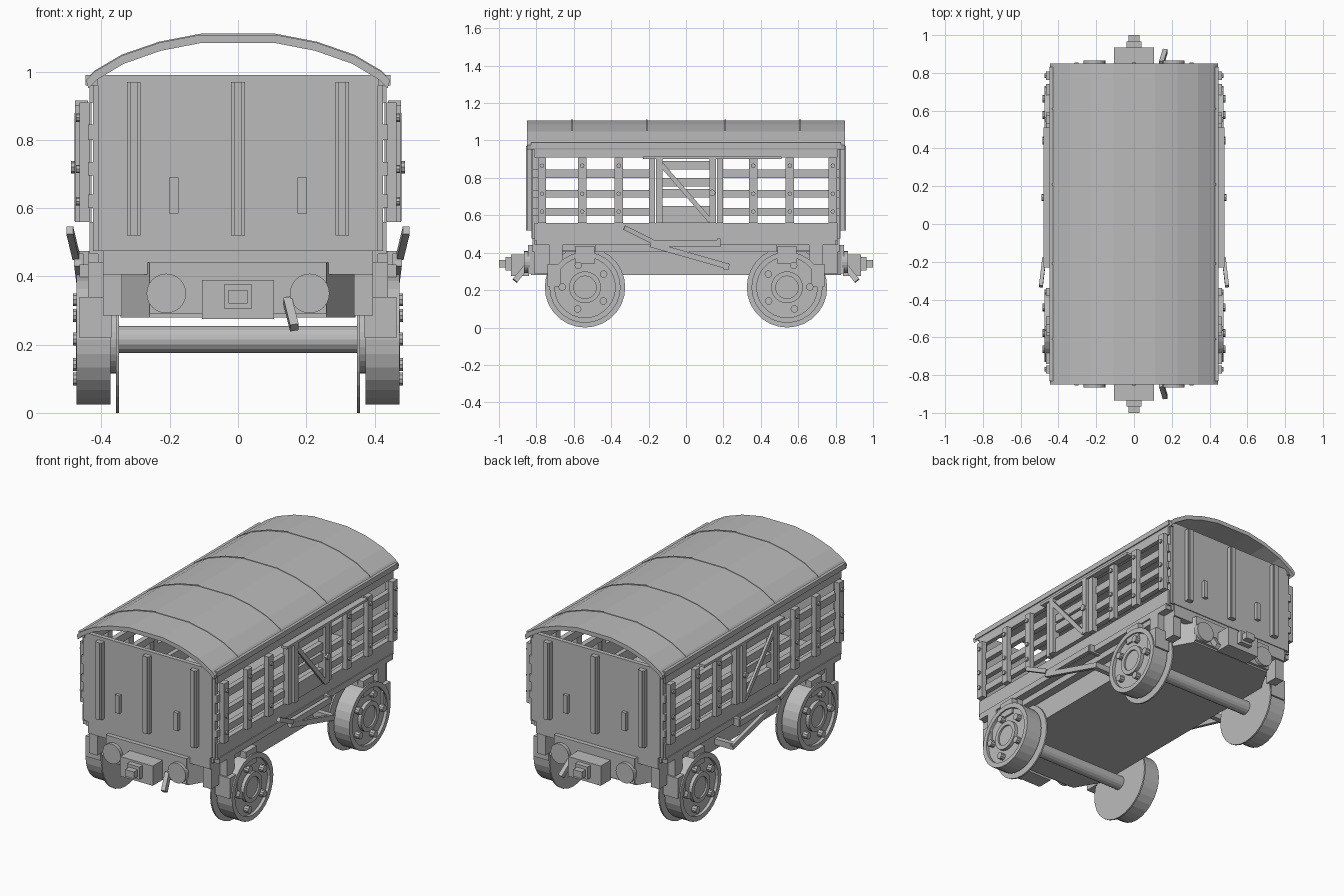
import bpy, bmesh, math
from mathutils import Vector, Matrix

cube = bpy.data.objects.get("Cube")
if cube:
    bpy.data.objects.remove(cube, do_unlink=True)

grey = bpy.data.materials.new("plain grey")
grey.use_nodes = True
GREY = (0.5, 0.5, 0.5, 1)
grey.diffuse_color = GREY
grey.node_tree.nodes["Principled BSDF"].inputs["Base Color"].default_value = GREY


def finish(name, bm, mirror=""):
    """Make an object, mirrored in the world axes named."""
    bmesh.ops.recalc_face_normals(bm, faces=bm.faces)
    me = bpy.data.meshes.new(name)
    bm.to_mesh(me)
    bm.free()
    me.materials.append(grey)
    ob = bpy.data.objects.new(name, me)
    bpy.context.collection.objects.link(ob)
    if mirror:
        mod = ob.modifiers.new("mirror", 'MIRROR')
        mod.use_axis = [a in mirror for a in "xyz"]
        mod.use_mirror_merge = False
    return ob


def add_box(bm, x, y, z):
    mid = Vector([(a + b) / 2 for a, b in (x, y, z)])
    size = [abs(b - a) for a, b in (x, y, z)]
    bmesh.ops.create_cube(bm, size=1, matrix=Matrix.Translation(mid) @ Matrix.Diagonal((*size, 1)))


def boxes(name, parts, mirror=""):
    bm = bmesh.new()
    for p in parts:
        add_box(bm, *p)
    return finish(name, bm, mirror)


def add_cyl(bm, axis, centre, r, depth, sides=24):
    turn = Matrix.Rotation(math.pi / 2, 4, 'Y' if axis == "x" else 'X')
    bmesh.ops.create_cone(bm, cap_ends=True, segments=sides, radius1=r, radius2=r,
                          depth=depth, matrix=Matrix.Translation(centre) @ turn)


def add_bar(bm, a, b, wide, thick):
    """Flat bar from a to b, thick across x."""
    a, b = Vector(a), Vector(b)
    along = (b - a).normalized()
    side = along.cross(Vector((1, 0, 0))).normalized()
    rot = Matrix((along.cross(side), side, along)).transposed().to_4x4()
    bmesh.ops.create_cube(bm, size=1, matrix=Matrix.Translation((a + b) / 2) @ rot
                          @ Matrix.Diagonal((thick, wide, (b - a).length, 1)))


def prism(name, pts, direction, mirror=""):
    bm = bmesh.new()
    f = bm.faces.new([bm.verts.new(p) for p in pts])
    ext = bmesh.ops.extrude_face_region(bm, geom=[f])
    bmesh.ops.translate(bm, vec=direction,
                        verts=[v for v in ext["geom"] if isinstance(v, bmesh.types.BMVert)])
    return finish(name, bm, mirror)


# Arched roof and its hoops
half = [(0.445, 0.975), (0.42, 1.0), (0.34, 1.047), (0.23, 1.085), (0.11, 1.108)]
outer = half + [(-x, z) for x, z in reversed(half)]


def arch(name, y0, y1, lift, thick):
    ring = [(x, y0, z + lift) for x, z in outer]
    ring += [(x * 0.985, y0, z + lift - thick) for x, z in reversed(outer)]
    prism(name, ring, (0, y1 - y0, 0))


arch("roof", -0.85, 0.85, 0, 0.024)
for y in (-0.61, -0.21, 0.21, 0.61):
    arch("roof_hoop", y - 0.005, y + 0.005, 0.003, 0.012)

# Body floor, ends and side rails
boxes("floor", [((-0.41, 0.41), (-0.81, 0.81), (0.44, 0.485))])
boxes("end_panel", [((-0.41, 0.41), (0.8, 0.825), (0.475, 0.99))], "y")
boxes("end_corner_post", [((0.395, 0.425), (0.79, 0.82), (0.475, 0.96))], "xy")
boxes("end_rib", [((x - 0.02, x + 0.02), (0.82, 0.85), (0.52, 0.97)) for x in (-0.305, 0, 0.305)], "y")
boxes("end_rib_cap", [((x - 0.011, x + 0.011), (0.845, 0.855), (0.52, 0.97)) for x in (-0.305, 0, 0.305)], "y")
boxes("end_plate", [((0.175, 0.202), (0.82, 0.845), (0.585, 0.69))], "xy")
boxes("top_rail", [((0.41, 0.447), (-0.83, 0.83), (0.96, 0.99)),
                   ((0.41, 0.435), (-0.81, 0.81), (0.91, 0.96))], "x")
boxes("lower_side", [((0.405, 0.435), (-0.81, 0.81), (0.465, 0.56))], "x")

# Open slatted sides
slats = [(0.60, 0.64), (0.695, 0.735), (0.80, 0.845)]
boxes("side_slat", [((0.41, 0.44), (s * 0.18, s * 0.82), z) for z in slats for s in (-1, 1)], "x")
posts = [-0.77, -0.555, -0.36, 0.36, 0.555, 0.785]
boxes("side_post", [((0.435, 0.465), (y - 0.022, y + 0.022), (0.56, 0.91)) for y in posts], "x")
bm = bmesh.new()
for y in posts:
    for z in (0.62, 0.715, 0.865):
        add_cyl(bm, "x", (0.467, y, z), 0.012, 0.014, 8)
finish("post_bolt", bm, "x")

# Sliding door with a diagonal brace
boxes("door_post", [((0.43, x), (s * a, s * b), (0.56, z)) for s in (-1, 1)
                    for a, b, x, z in ((0.125, 0.16, 0.478, 0.9), (0.165, 0.198, 0.465, 0.91))], "x")
boxes("door_slat", [((0.43, 0.46), (-0.14, 0.14), (z, z + 0.045))
                    for z in (0.56, 0.605, 0.695, 0.755, 0.845)], "x")
boxes("door_rail", [((0.44, 0.478), (-0.23, 0.51), (0.9, 0.915))], "x")
bm = bmesh.new()
add_bar(bm, (0.472, -0.13, 0.87), (0.472, 0.13, 0.57), 0.025, 0.014)
add_cyl(bm, "x", (0.48, 0.14, 0.72), 0.018, 0.02, 8)
finish("door_brace", bm, "x")

# Underframe with tapered ends
plan = [(0.345, 0.68), (0.26, 0.83)]
outline = plan + [(-x, y) for x, y in reversed(plan)]
outline += [(-x, -y) for x, y in outline]
prism("underframe", [(x, y, 0.28) for x, y in outline], (0, 0, 0.16))
boxes("sole_bar", [((0.33, 0.395), (-0.8, 0.8), (0.405, 0.45)),
                   ((0.39, 0.44), (-0.8, 0.8), (0.44, 0.475))], "x")
boxes("headstock", [((-0.26, 0.26), (0.78, 0.845), (0.29, 0.44)),
                    ((-0.395, 0.395), (0.78, 0.82), (0.405, 0.48))], "y")

# Buffers and coupling
bm = bmesh.new()
add_cyl(bm, "y", (0.21, 0.85, 0.35), 0.058, 0.03)
finish("buffer", bm, "xy")
coupler = boxes("coupler", [((-0.105, 0.105), (0.84, 0.935), (0.275, 0.39)),
                            ((-0.04, 0.04), (0.93, 0.965), (0.305, 0.378)),
                            ((-0.028, 0.028), (0.96, 1.0), (0.32, 0.36))], "y")
bm = bmesh.new()
add_bar(bm, (0.145, 0.85, 0.33), (0.165, 0.915, 0.25), 0.03, 0.025)
finish("coupling_hook", bm, "y")

# Wheels and axles
WY, WZ = 0.54, 0.215
bm = bmesh.new()
add_cyl(bm, "x", (0, WY, WZ), 0.04, 0.7, 16)
finish("axle", bm, "y")


def lathe_x(name, profile, sides=28):
    """Spin a radius and x profile about the axle."""
    bm = bmesh.new()
    verts = [bm.verts.new((x, WY, WZ + r)) for r, x in profile]
    edges = [bm.edges.new(p) for p in zip(verts, verts[1:])]
    bmesh.ops.spin(bm, geom=verts + edges, cent=(0, WY, WZ), axis=(1, 0, 0),
                   angle=math.tau, steps=sides, use_duplicate=False)
    bmesh.ops.remove_doubles(bm, verts=bm.verts, dist=1e-5)
    return finish(name, bm, "xy")


lathe_x("wheel_flange", [(0, 0.348), (0.215, 0.348), (0.215, 0.357), (0, 0.357)])
lathe_x("wheel", [(0, 0.355), (0.1, 0.355), (0.1, 0.373), (0.19, 0.373), (0.19, 0.473),
                  (0.162, 0.473), (0.162, 0.455), (0.085, 0.455), (0.085, 0.475),
                  (0.06, 0.475), (0.06, 0.465), (0, 0.465)])
bm = bmesh.new()
for i in range(5):
    a = math.tau * i / 5 + 0.3
    add_cyl(bm, "x", (0.466, WY + 0.122 * math.sin(a), WZ + 0.122 * math.cos(a)), 0.02, 0.035, 10)
finish("wheel_bolt", bm, "xy")

# Wheel guards and hangers
boxes("wheel_guard", [((0.37, 0.465), (0.67, 0.74), (0.22, 0.34)),
                      ((0.36, 0.44), (0.66, 0.73), (0.3, 0.44)),
                      ((0.34, 0.395), (0.73, 0.81), (0.285, 0.44))], "xy")
boxes("axle_hanger", [((0.36, 0.465), (0.49, 0.59), (0.34, 0.435)),
                      ((0.36, 0.43), (0.485, 0.7), (0.41, 0.44))], "xy")

# Side brake levers
bm = bmesh.new()
add_bar(bm, (0.493, -0.33, 0.535), (0.475, -0.18, 0.46), 0.025, 0.02)
add_bar(bm, (0.465, -0.19, 0.45), (0.465, 0.18, 0.45), 0.035, 0.025)
add_bar(bm, (0.47, -0.19, 0.445), (0.455, 0.23, 0.325), 0.03, 0.02)
finish("brake_lever", bm, "x")
boxes("lever_bracket", [((0.4, 0.47), (0.165, 0.185), (0.43, 0.475)),
                        ((0.34, 0.46), (0.2, 0.23), (0.31, 0.345))], "x")
